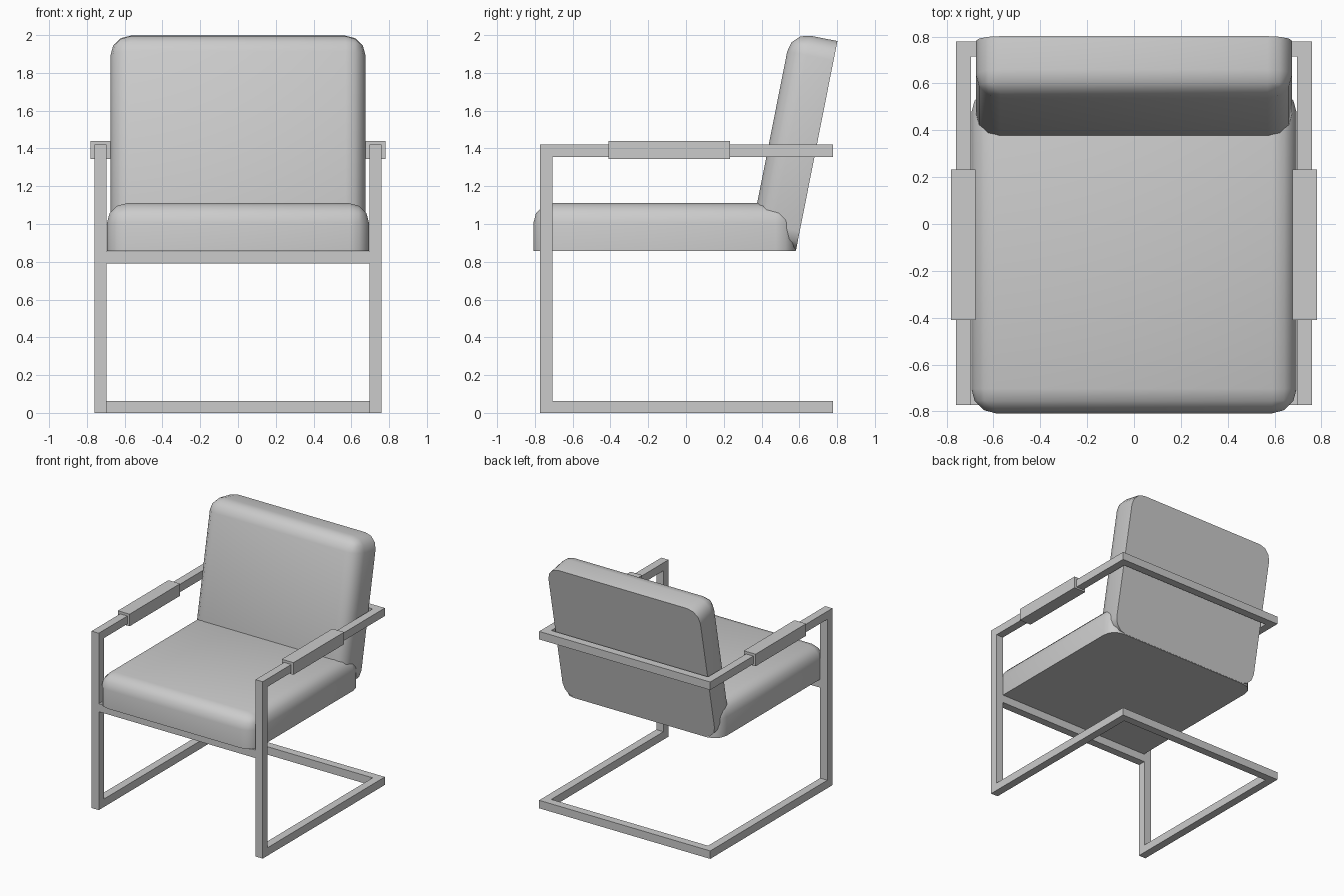
import bpy, bmesh, math
from mathutils import Matrix

cube = bpy.data.objects.get("Cube")
if cube:
    bpy.data.objects.remove(cube, do_unlink=True)

GREY = (0.6, 0.6, 0.6, 1.0)
grey = bpy.data.materials.new("light_grey")
grey.use_nodes = True
grey.diffuse_color = GREY
grey.node_tree.nodes["Principled BSDF"].inputs["Base Color"].default_value = GREY


def make_box(name, low, high, round_radius=0.0):
    """Box between two corners; rounding leaves the underside edges sharp."""
    bm = bmesh.new()
    bmesh.ops.create_cube(bm, size=1)
    for v in bm.verts:
        v.co = [a + (c + 0.5) * (b - a) for a, b, c in zip(low, high, v.co)]
    if round_radius:
        edges = [e for e in bm.edges if max(v.co.z for v in e.verts) > low[2] + 0.01]
        bmesh.ops.bevel(bm, geom=edges, offset=round_radius, offset_type='OFFSET',
                        segments=3, profile=0.5, affect='EDGES')
    bmesh.ops.recalc_face_normals(bm, faces=bm.faces)
    mesh = bpy.data.meshes.new(name)
    bm.to_mesh(mesh)
    bm.free()
    mesh.materials.append(grey)
    obj = bpy.data.objects.new(name, mesh)
    bpy.context.collection.objects.link(obj)
    if round_radius:
        bpy.ops.object.select_all(action='DESELECT')
        obj.select_set(True)
        bpy.context.view_layer.objects.active = obj
        bpy.ops.object.shade_smooth_by_angle(angle=math.radians(40))
    return obj


# Square tube frame
TUBE = 0.064
OUT, IN = 0.76, 0.76 - TUBE
FRONT, BACK = -0.772, 0.778
TOP = 1.42

for side, sign in (("left", 1), ("right", -1)):
    x0, x1 = sorted((sign * IN, sign * OUT))
    make_box(side + "_front_leg", (x0, FRONT, 0), (x1, FRONT + TUBE, TOP))
    for level, z in (("floor", 0), ("arm", TOP - TUBE)):
        make_box(f"{side}_{level}_rail", (x0, FRONT + TUBE, z), (x1, BACK, z + TUBE))
    # Armrest pad
    p0, p1 = sorted((sign * 0.676, sign * 0.78))
    make_box(side + "_armrest_pad", (p0, -0.41, 1.343), (p1, 0.232, 1.44))

# Cross bars between the two sides
for name, y, z in (("seat_front_bar", FRONT, 0.79),
                   ("floor_back_bar", BACK - TUBE, 0),
                   ("backrest_bar", BACK - TUBE, TOP - TUBE)):
    make_box(name, (-IN, y, z), (IN, y + TUBE, z + TUBE))

# Cushions
make_box("seat_cushion", (-0.694, -0.808, 0.856), (0.694, 0.58, 1.11), 0.105)
back = make_box("back_cushion", (-0.675, 0, 0), (0.675, 1.13, 0.25), 0.105)
lean = math.radians(11.2)
back.data.transform(Matrix.Translation((0, 0.582, 0.86))
                    @ Matrix.Rotation(math.pi / 2 - lean, 4, 'X'))
